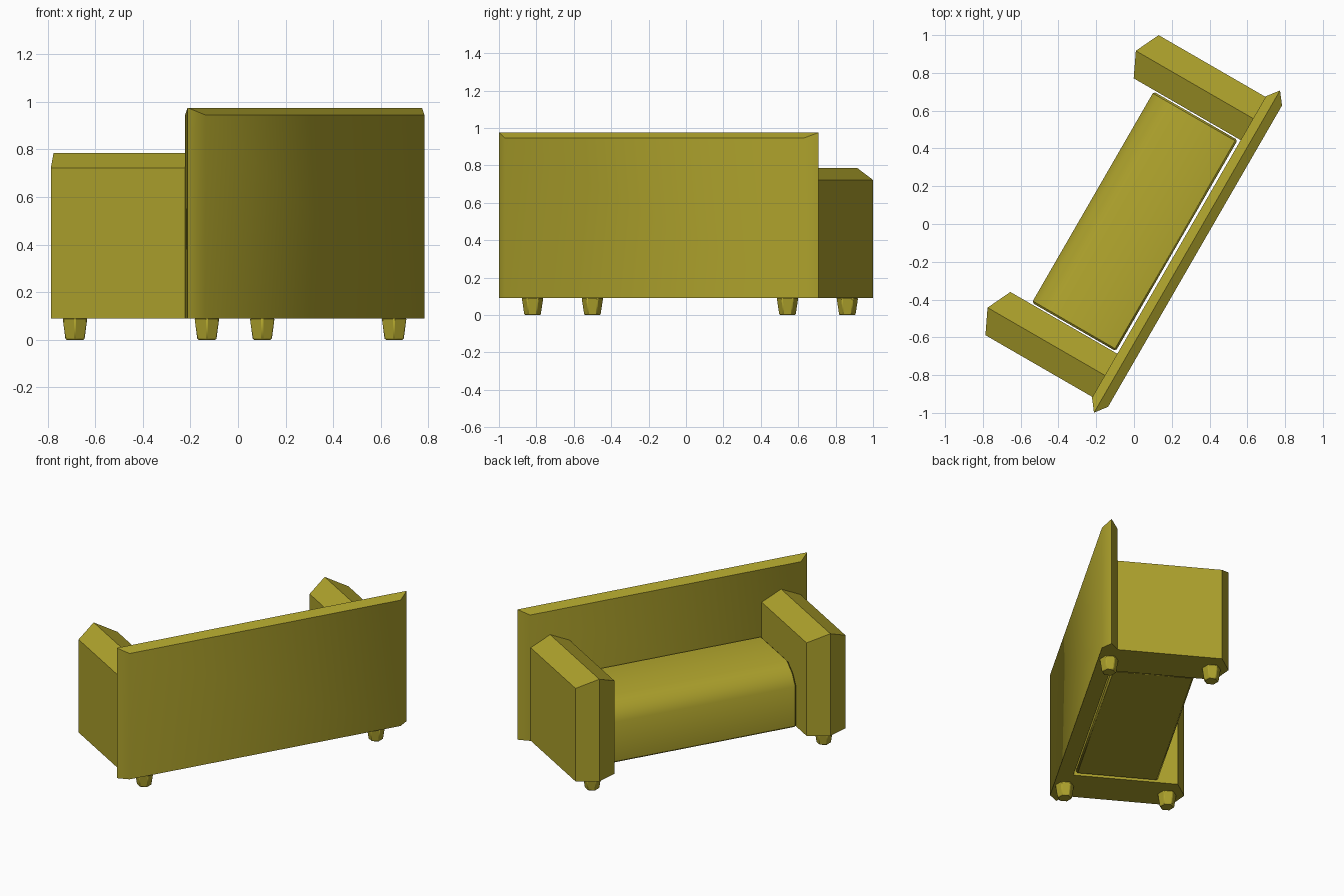
import bpy, bmesh, math
from mathutils import Matrix

if "Cube" in bpy.data.objects:
    bpy.data.objects.remove(bpy.data.objects["Cube"])

# Sofa is built along local x (length) and y (towards its front), then turned 60 degrees
TURN = Matrix.Rotation(math.radians(60), 4, 'Z')
MID = 0.014      # small shift along the length
FLOOR = 0.09     # underside of the body

mat = bpy.data.materials.new("mustard_fabric")
mat.diffuse_color = (0.42, 0.36, 0.025, 1)
mat.use_nodes = True
mat.node_tree.nodes["Principled BSDF"].inputs["Base Color"].default_value = mat.diffuse_color


def finish(name, bm, local, smooth=40, bevel=0):
    bmesh.ops.recalc_face_normals(bm, faces=bm.faces)
    bm.transform(TURN @ local)
    mesh = bpy.data.meshes.new(name)
    bm.to_mesh(mesh)
    bm.free()
    ob = bpy.data.objects.new(name, mesh)
    bpy.context.collection.objects.link(ob)
    mesh.materials.append(mat)
    if bevel:
        mod = ob.modifiers.new("soft_edge", 'BEVEL')
        mod.width = bevel
        mod.segments = 1
        mod.limit_method = 'ANGLE'
        mod.angle_limit = math.radians(50)
    bpy.ops.object.select_all(action='DESELECT')
    ob.select_set(True)
    bpy.context.view_layer.objects.active = ob
    bpy.ops.object.shade_smooth_by_angle(angle=math.radians(smooth))
    return ob


def ridged_block(name, tips, shoulders, half, z_shoulder, z_ridge, local):
    """Slab along local x with pointed ends and a ridged top."""
    (t0, t1), (s0, s1) = tips, shoulders
    plan = [(t0, 0, z_ridge), (s0, -half, z_shoulder), (s1, -half, z_shoulder),
            (t1, 0, z_ridge), (s1, half, z_shoulder), (s0, half, z_shoulder)]
    bm = bmesh.new()
    top = [bm.verts.new(p) for p in plan]
    low = [bm.verts.new((x, y, FLOOR)) for x, y, _ in plan]
    bm.faces.new(top[:4])
    bm.faces.new(top[3:] + top[:1])
    bm.faces.new(low)
    for i in range(6):
        j = (i + 1) % 6
        bm.faces.new((top[i], top[j], low[j], low[i]))
    return finish(name, bm, local)


# Back
ridged_block("back", (-0.985, 0.985), (-0.921, 0.921), 0.049, 0.945, 0.975,
             Matrix.Translation((MID, -0.316, 0)))

# Arms, with the pointed end at the front
for side, label in ((-1, "left"), (1, "right")):
    ridged_block(label + "_arm", (-0.29, 0.45), (-0.29, 0.387), 0.132, 0.722, 0.785,
                 Matrix.Translation((MID + side * 0.785, 0, 0)) @ Matrix.Rotation(math.pi / 2, 4, 'Z'))

# Seat: side profile (y, z) extruded along the length
profile = [(-0.253, 0.097), (0.26, 0.097), (0.26, 0.375),
           (0.215, 0.445), (0.135, 0.5), (-0.253, 0.5)]
bm = bmesh.new()
ends = [[bm.verts.new((x, y, z)) for y, z in profile] for x in (-0.645, 0.645)]
for ring in ends:
    bm.faces.new(ring)
for i in range(len(profile)):
    j = (i + 1) % len(profile)
    bm.faces.new((ends[0][i], ends[0][j], ends[1][j], ends[1][i]))
finish("seat", bm, Matrix.Translation((MID, 0, 0)), bevel=0.01)

# Legs: tapered six-sided feet
for u, side in ((-0.787, "left"), (0.787, "right")):
    for v, end in ((0.343, "front"), (-0.297, "back")):
        bm = bmesh.new()
        bmesh.ops.create_cone(bm, cap_ends=True, segments=6, radius1=0.046, radius2=0.06,
                              depth=0.092, matrix=Matrix.Translation((0, 0, 0.046)))
        finish(f"{end}_{side}_leg", bm, Matrix.Translation((MID - 0.003 + u, v, 0)),
               smooth=30, bevel=0.005)
